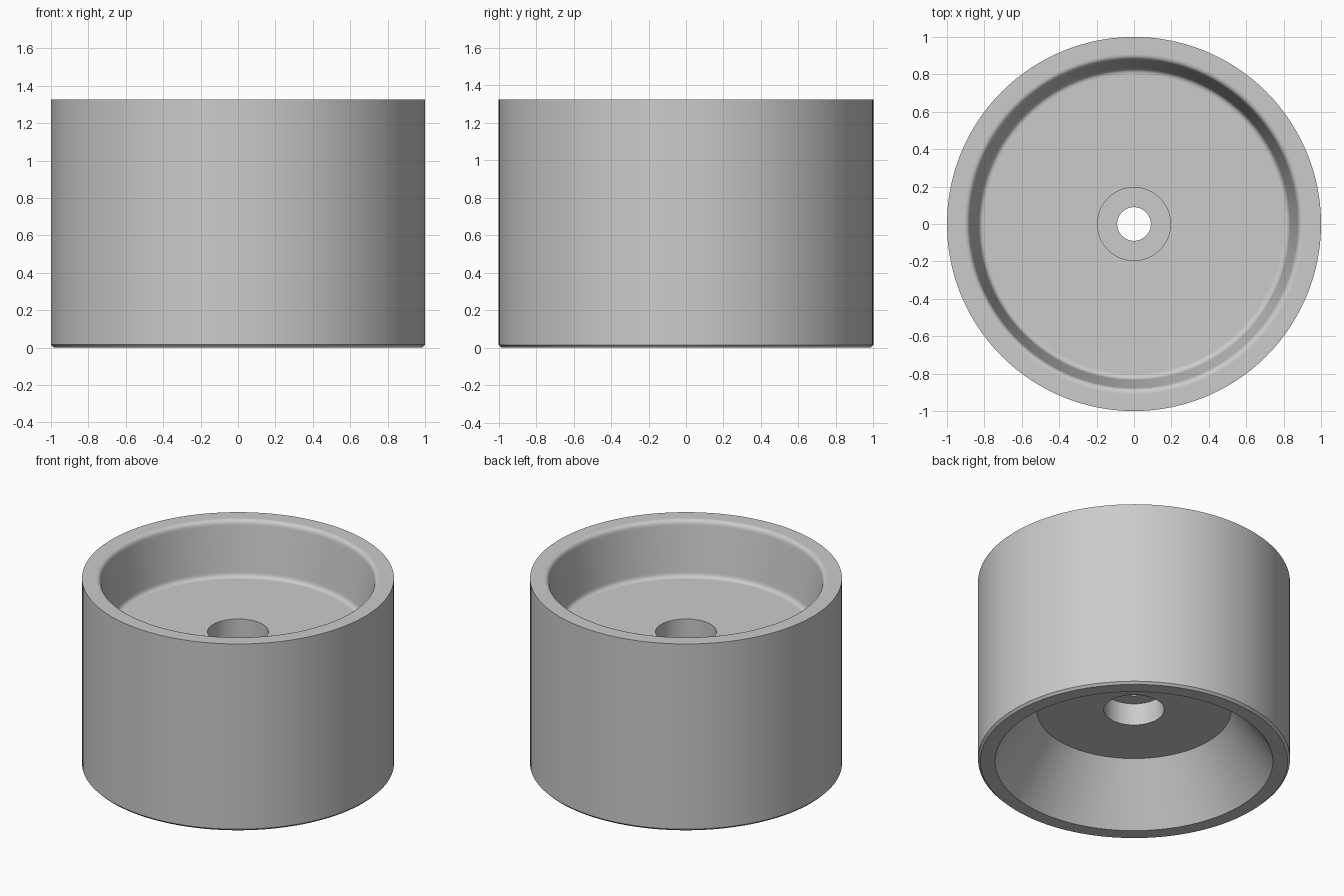
import bpy, bmesh, math
from mathutils import Vector

cube = bpy.data.objects.get("Cube")
if cube:
    bpy.data.objects.remove(cube, do_unlink=True)

HEIGHT = 1.325
FLOOR = 0.945      # floor of the upper recess
CEILING = 0.38     # ceiling of the lower conical recess
BORE = 0.156       # depth of both counterbores
SEGMENTS = 128


def fillet(start, corner, end, steps=6):
    """Rounded corner as points on a quadratic curve."""
    a, b, c = Vector(start), Vector(corner), Vector(end)
    points = []
    for i in range(steps + 1):
        t = i / steps
        points.append(tuple(a * (1 - t) ** 2 + b * 2 * t * (1 - t) + c * t ** 2))
    return points


# Closed cross-section as (radius, height)
profile = [(0.89, 0), (0.985, 0), (1, 0.015), (1, HEIGHT)]
profile += fillet((0.91, HEIGHT), (0.88, HEIGHT), (0.876, HEIGHT - 0.035))
profile += fillet((0.834, FLOOR + 0.035), (0.83, FLOOR), (0.8, FLOOR))
profile += [(0.195, FLOOR), (0.195, FLOOR - BORE), (0.09, FLOOR - BORE),
            (0.09, CEILING + BORE), (0.193, CEILING + BORE), (0.193, CEILING),
            (0.624, CEILING)]

# Revolve the section around z
bm = bmesh.new()
verts = [bm.verts.new((r, 0, z)) for r, z in profile]
edges = [bm.edges.new((v, verts[(i + 1) % len(verts)])) for i, v in enumerate(verts)]
bmesh.ops.spin(bm, geom=verts + edges, cent=(0, 0, 0), axis=(0, 0, 1),
               angle=math.tau, steps=SEGMENTS)
bmesh.ops.remove_doubles(bm, verts=bm.verts, dist=0.0001)
bmesh.ops.recalc_face_normals(bm, faces=bm.faces)
mesh = bpy.data.meshes.new("cup_body")
bm.to_mesh(mesh)
bm.free()

body = bpy.data.objects.new("cup_body", mesh)
bpy.context.collection.objects.link(body)

# Plain grey finish
grey = bpy.data.materials.new("light_grey")
grey.use_nodes = True
colour = (0.6, 0.6, 0.6, 1)
grey.diffuse_color = colour
grey.node_tree.nodes["Principled BSDF"].inputs["Base Color"].default_value = colour
mesh.materials.append(grey)

# Smooth walls and fillets, crisp rims
bpy.ops.object.select_all(action="DESELECT")
body.select_set(True)
bpy.context.view_layer.objects.active = body
bpy.ops.object.shade_smooth_by_angle(angle=math.radians(25))
weighted = body.modifiers.new("flat_face_normals", "WEIGHTED_NORMAL")
weighted.keep_sharp = True
